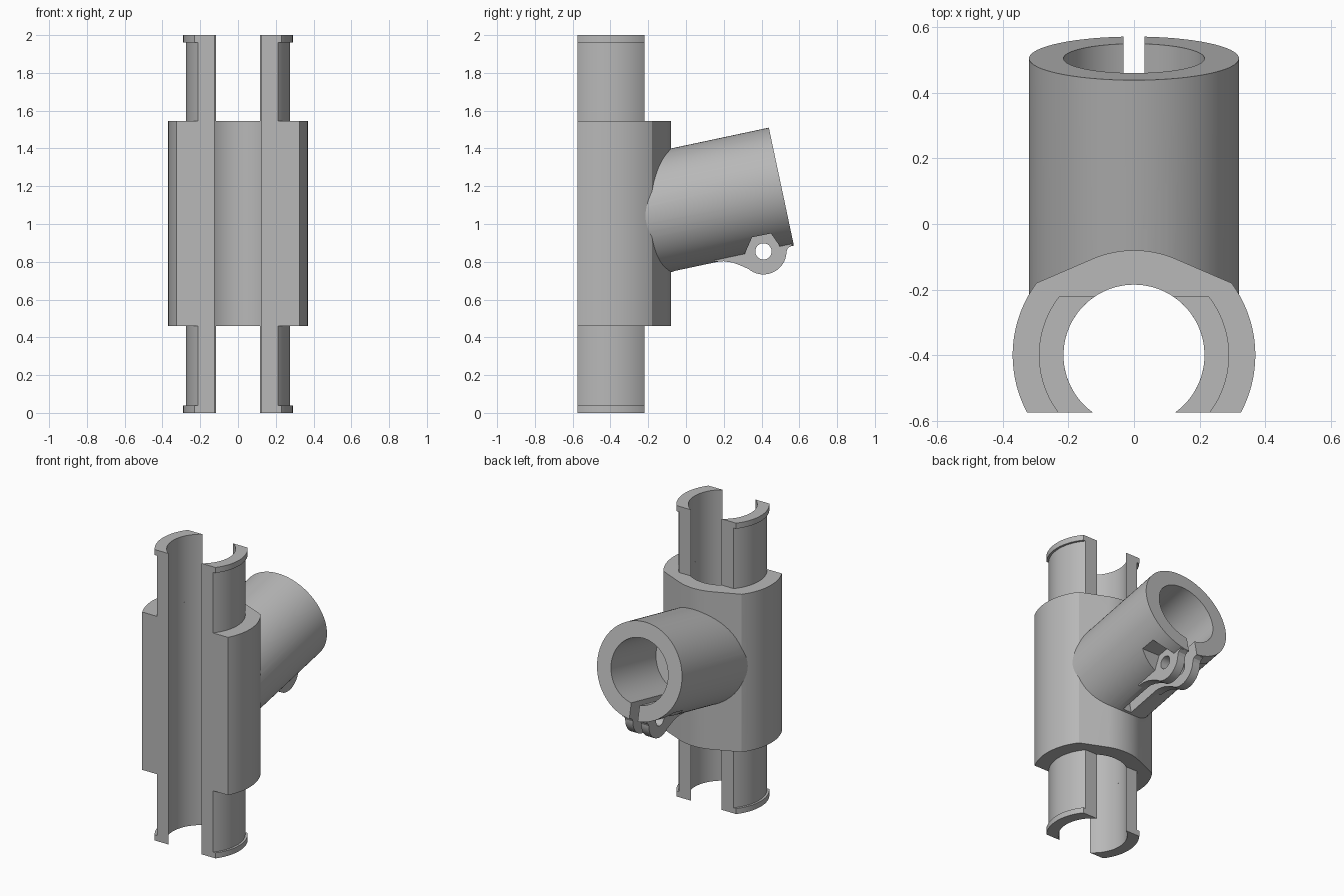
import bpy, bmesh
from math import sin, cos, asin, radians
from mathutils import Matrix, Vector

old = bpy.data.objects.get("Cube")
if old:
    bpy.data.objects.remove(old, do_unlink=True)

grey = bpy.data.materials.new("plain grey")
grey.use_nodes = True
grey.diffuse_color = (0.48, 0.48, 0.48, 1)
grey.node_tree.nodes["Principled BSDF"].inputs["Base Color"].default_value = grey.diffuse_color

AXIS_Y = -0.40            # centre line of the upright bore
FRONT, BACK = -0.575, -0.22   # flat trims of the shells
BORE = 0.215
SEGS = 96


def arc(r, a0, a1, n, cx=0.0, cy=AXIS_Y):
    return [(cx + r * cos(a0 + (a1 - a0) * i / n),
             cy + r * sin(a0 + (a1 - a0) * i / n)) for i in range(n + 1)]


def angle_at(r, y):
    return asin((y - AXIS_Y) / r)


def prism(name, outline, lo, hi, sideways=False):
    """Extrude an outline along z, or a (y, z) outline along x."""
    bm = bmesh.new()
    place = (lambda p, h: (h, p[0], p[1])) if sideways else (lambda p, h: (p[0], p[1], h))
    low = [bm.verts.new(place(p, lo)) for p in outline]
    high = [bm.verts.new(place(p, hi)) for p in outline]
    bm.faces.new(low[::-1])
    bm.faces.new(high)
    for i in range(len(outline)):
        j = (i + 1) % len(outline)
        bm.faces.new((low[i], low[j], high[j], high[i]))
    return finish(name, bm)


def finish(name, bm):
    bmesh.ops.recalc_face_normals(bm, faces=bm.faces)
    mesh = bpy.data.meshes.new(name)
    bm.to_mesh(mesh)
    bm.free()
    mesh.materials.append(grey)
    ob = bpy.data.objects.new(name, mesh)
    bpy.context.collection.objects.link(ob)
    return ob


def rod(name, r, start, end, matrix):
    """Cylinder along the local z of a matrix."""
    bm = bmesh.new()
    bmesh.ops.create_cone(bm, cap_ends=True, segments=SEGS, radius1=r, radius2=r,
                          depth=end - start,
                          matrix=matrix @ Matrix.Translation((0, 0, (start + end) / 2)))
    return finish(name, bm)


def combine(target, tool, operation):
    """Apply a boolean and drop the tool."""
    tool.hide_render = True
    mod = target.modifiers.new("combine", 'BOOLEAN')
    mod.operation, mod.object, mod.solver = operation, tool, 'EXACT'
    bpy.context.view_layer.objects.active = target
    bpy.ops.object.modifier_apply(modifier=mod.name)
    bpy.data.objects.remove(tool, do_unlink=True)


# Clamp body: open C section with a raised rounded back
R_BODY, R_NOSE = 0.37, 0.32
nose = radians(23)
right_half = arc(R_BODY, angle_at(R_BODY, FRONT), angle_at(R_BODY, -0.18), 24)
right_half += arc(R_NOSE, radians(90) - nose, radians(90), 10)
left_half = [(-x, y) for x, y in right_half[-2::-1]]
lip_angle = angle_at(BORE, FRONT)
inner = arc(BORE, radians(180) - lip_angle, lip_angle, 80)
body = prism("clamp_body", right_half + left_half + inner, 0.46, 1.545)

# Branch socket: tilted cylinder, origin at the centre of its mouth
tilt = Matrix.Translation((0, 0.505, 1.197)) @ Matrix.Rotation(radians(-78), 4, 'X')
branch = rod("branch_socket", 0.32, -0.80, 0.0, tilt)

# Bolt pockets in both sides of the socket
pocket = [(0.31, 0.70), (0.31, 0.84), (0.35, 0.93), (0.45, 0.95), (0.495, 0.885), (0.495, 0.70)]
for lo, hi in ((0.09, 0.4), (-0.4, -0.09)):
    combine(branch, prism("pocket_cutter", pocket, lo, hi, True), 'DIFFERENCE')

# Pinch ears under the socket
ear = [(0.15, 0.80), (0.20, 0.803), (0.25, 0.795), (0.29, 0.78)]
ear += arc(0.122, radians(230), radians(360), 32, 0.41, 0.855)
ear += [(0.54, 0.873), (0.562, 0.887), (0.55, 0.93), (0.15, 0.85)]
combine(branch, prism("pinch_ears", ear, -0.09, 0.09, True), 'UNION')

# Blind bore, pinch slot, bolt hole, and clearance for the upright bore
combine(branch, rod("bore_cutter", BORE, -0.50, 0.2, tilt), 'DIFFERENCE')
bm = bmesh.new()
bmesh.ops.create_cube(bm, size=1, matrix=tilt @ Matrix.Translation((0, 0.40, -0.25))
                      @ Matrix.Diagonal((0.064, 0.40, 0.80, 1)))
combine(branch, finish("slot_cutter", bm), 'DIFFERENCE')
hole = Matrix.Translation((0, 0.41, 0.855)) @ Matrix.Rotation(radians(90), 4, 'Y')
combine(branch, rod("hole_cutter", 0.043, -0.5, 0.5, hole), 'DIFFERENCE')
upright = Matrix.Translation((0, AXIS_Y, 0))
combine(branch, rod("clearance_cutter", 0.235, -0.5, 2.5, upright), 'DIFFERENCE')
combine(body, branch, 'UNION')


# End shells with a thin rim, on both sides above and below the body
def shell(name, r, lo, hi, side):
    outline = arc(r, angle_at(r, FRONT), angle_at(r, BACK), 32)
    outline += arc(BORE, angle_at(BORE, BACK), angle_at(BORE, FRONT), 32)
    return prism(name, [(side * x, y) for x, y in outline], lo, hi)


parts = [body]
for side, word in ((1, "left"), (-1, "right")):
    parts.append(shell(f"upper_shell_{word}", 0.275, 1.545, 1.962, side))
    parts.append(shell(f"upper_rim_{word}", 0.29, 1.962, 2.0, side))
    parts.append(shell(f"lower_shell_{word}", 0.275, 0.038, 0.46, side))
    parts.append(shell(f"lower_rim_{word}", 0.29, 0.0, 0.038, side))

# Smooth curved walls, keep edges crisp
bpy.ops.object.select_all(action='DESELECT')
for ob in parts:
    ob.select_set(True)
bpy.context.view_layer.objects.active = body
bpy.ops.object.shade_smooth_by_angle(angle=radians(20))
